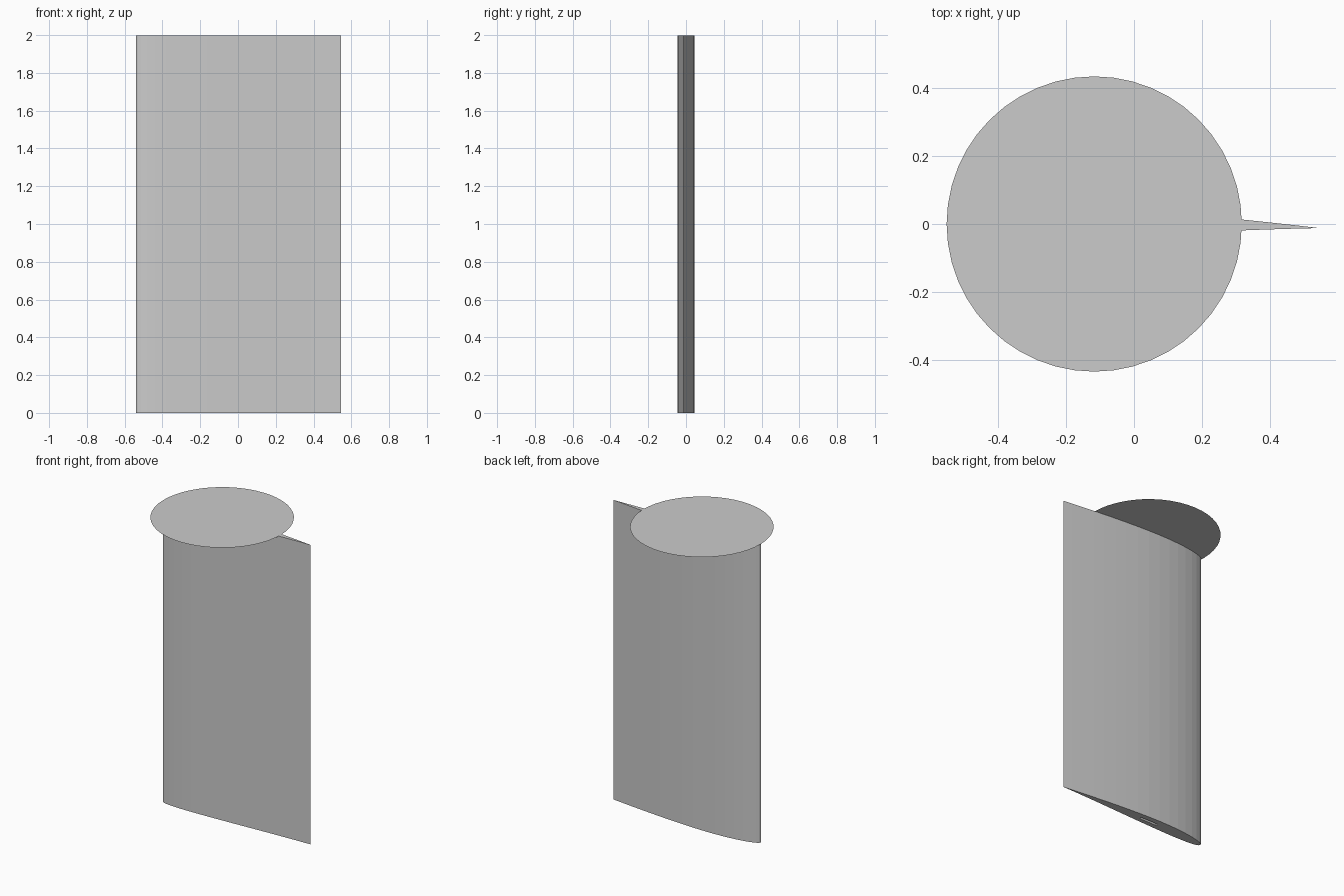
import bpy, bmesh, math

if "Cube" in bpy.data.objects:
    bpy.data.objects.remove(bpy.data.objects["Cube"], do_unlink=True)

grey = bpy.data.materials.new("plain grey")
grey.use_nodes = True
grey.diffuse_color = (0.6, 0.6, 0.6, 1)
grey.node_tree.nodes["Principled BSDF"].inputs["Base Color"].default_value = (0.6, 0.6, 0.6, 1)

HEIGHT = 2.0
CHORD = 1.085
NOSE_X = -0.54
PIVOT_X = -0.117


def make_object(name, bm):
    mesh = bpy.data.meshes.new(name)
    bmesh.ops.recalc_face_normals(bm, faces=bm.faces)
    bm.to_mesh(mesh)
    bm.free()
    mesh.materials.append(grey)
    obj = bpy.data.objects.new(name, mesh)
    bpy.context.collection.objects.link(obj)
    return obj


def prism(name, outline, z0, z1):
    """Extrude a closed xy outline straight up."""
    bm = bmesh.new()
    face = bm.faces.new([bm.verts.new((x, y, z0)) for x, y in outline])
    made = bmesh.ops.extrude_face_region(bm, geom=[face])["geom"]
    tops = [v for v in made if isinstance(v, bmesh.types.BMVert)]
    bmesh.ops.translate(bm, verts=tops, vec=(0, 0, z1 - z0))
    return make_object(name, bm)


def section_point(u, side):
    """Point on the cambered wing section, u = 0 at nose to 1 at tail."""
    half = 0.44 * (0.2969 * math.sqrt(u) - 0.126 * u - 0.3516 * u**2
                   + 0.2843 * u**3 - 0.1036 * u**4) * (1 - 0.3 * u * u)
    p = 0.4
    if u < p:
        camber = 0.018 * (2 * p * u - u * u) / p**2
    else:
        camber = 0.018 * (1 - 2 * p + 2 * p * u - u * u) / (1 - p)**2
    return NOSE_X + CHORD * u, -0.018 + 0.006 * u + camber + side * half


# Wing blade: upper side from tail to nose, then lower side back
steps = 20
stations = [(1 - math.cos(math.pi * i / steps)) / 2 for i in range(steps + 1)]
outline = [section_point(u, 1) for u in reversed(stations)]
outline += [section_point(u, -1) for u in stations[1:-1]]
blade = prism("wing_blade", outline, 0, HEIGHT - 0.002)

# Narrow spar slot in the underside
w, d = 0.065, 0.008
slot = prism("slot_cutter", [(PIVOT_X + sx * w, sy * d) for sx, sy in
                             ((-1, -1), (1, -1), (1, 1), (-1, 1))], -0.1, 0.3)
slot.hide_render = True
slot.hide_viewport = True
slot.display_type = 'WIRE'
cut = blade.modifiers.new("spar_slot", 'BOOLEAN')
cut.operation = 'DIFFERENCE'
cut.solver = 'EXACT'
cut.object = slot

# Apply the cut so the helper can go
bpy.context.view_layer.update()
evaluated = blade.evaluated_get(bpy.context.evaluated_depsgraph_get())
cut_mesh = bpy.data.meshes.new_from_object(evaluated)
blade.modifiers.clear()
blade.data = cut_mesh
bpy.data.objects.remove(slot, do_unlink=True)

# Paper-thin round end plate
bm = bmesh.new()
bmesh.ops.create_circle(bm, cap_ends=True, segments=48, radius=0.434)
plate = make_object("end_plate", bm)
plate.location = (PIVOT_X, 0, HEIGHT)
